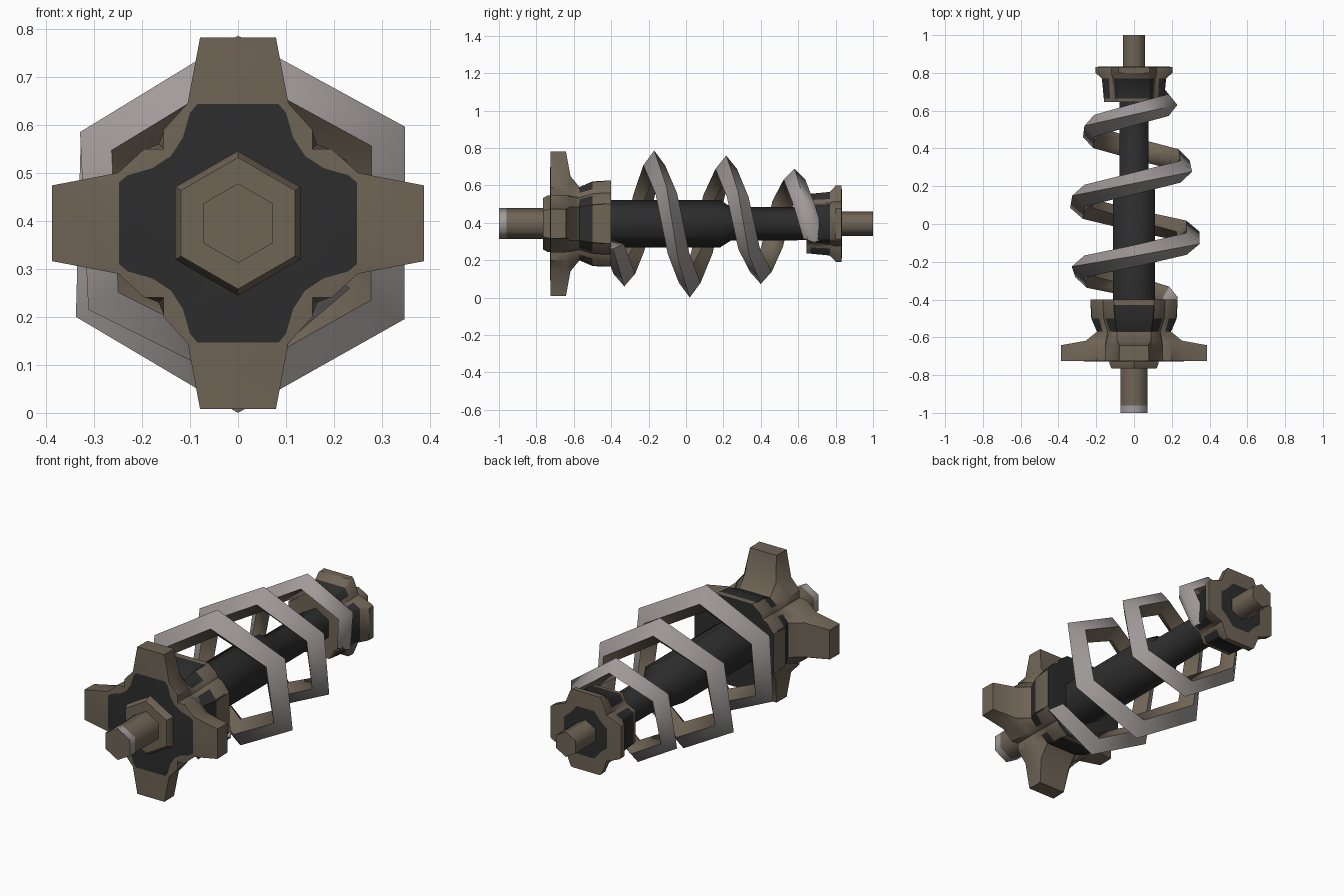
import bpy, bmesh, math

if "Cube" in bpy.data.objects:
    bpy.data.objects.remove(bpy.data.objects["Cube"])

CZ = 0.395  # height of the long axis


def material(name, rgb):
    m = bpy.data.materials.new(name)
    m.diffuse_color = (*rgb, 1)
    m.use_nodes = True
    m.node_tree.nodes["Principled BSDF"].inputs["Base Color"].default_value = m.diffuse_color
    return m


BROWN = material("aged_brown_metal", (0.16, 0.128, 0.093))
GREY = material("worn_grey_steel", (0.36, 0.325, 0.325))
DARK = material("dark_iron", (0.026, 0.026, 0.026))
MATS = [BROWN, GREY, DARK]
B, G, D = 0, 1, 2


def loft(name, rings, rule, caps=(B, B), angle=40):
    """Skin closed rings of 3D points; rule(band, side) gives the material."""
    bm = bmesh.new()
    vs = [[bm.verts.new(p) for p in ring] for ring in rings]
    n = len(vs[0])
    for i in range(len(vs) - 1):
        for j in range(n):
            k = (j + 1) % n
            f = bm.faces.new((vs[i][j], vs[i][k], vs[i + 1][k], vs[i + 1][j]))
            f.material_index = rule(i, j)
    for ring, mat in ((vs[0], caps[0]), (vs[-1], caps[1])):
        bm.faces.new(ring).material_index = mat
    bmesh.ops.recalc_face_normals(bm, faces=bm.faces[:])
    me = bpy.data.meshes.new(name)
    bm.to_mesh(me)
    bm.free()
    for m in MATS:
        me.materials.append(m)
    ob = bpy.data.objects.new(name, me)
    bpy.context.collection.objects.link(ob)
    bpy.ops.object.select_all(action='DESELECT')
    ob.select_set(True)
    bpy.context.view_layer.objects.active = ob
    bpy.ops.object.shade_smooth_by_angle(angle=math.radians(angle))
    return ob


def hex_ring(y, r):
    return [(r * math.sin(k * math.pi / 3), y, CZ + r * math.cos(k * math.pi / 3))
            for k in range(6)]


def plus_ring(y, R, t, S, s, a, b, c):
    """Four-armed outline: tip (R,t), shoulder (S,s), neck (a,b), inner corner c."""
    q = [(t, R), (s, S), (a, b), (c, c), (b, a), (S, s), (R, t)]
    pts = []
    for _ in range(4):
        pts += q
        q = [(z, -x) for x, z in q]
    return [(x, y, CZ + z) for x, z in pts]


# Front axle with a steel tip, hex collar, dark core shaft, rear axle
loft("front_axle", [hex_ring(-1, 0.083), hex_ring(-0.96, 0.083), hex_ring(-0.74, 0.083)],
     lambda i, j: G if i == 0 else B, angle=62)
loft("front_collar", [hex_ring(-0.765, 0.137), hex_ring(-0.74, 0.151), hex_ring(-0.715, 0.151)],
     lambda i, j: B)
loft("core_shaft", [hex_ring(-0.45, 0.128), hex_ring(0.18, 0.128),
                    hex_ring(0.24, 0.09), hex_ring(0.68, 0.088)],
     lambda i, j: D, (D, D), angle=62)
loft("rear_axle", [hex_ring(0.8, 0.066), hex_ring(1, 0.066)], lambda i, j: B, angle=62)

# Four-armed front hub with its rear sleeve; dark painted face and dark sleeve panels
hub = [
    plus_ring(-0.727, 0.248, 0.085, 0.23, 0.1, 0.115, 0.178, 0.14),
    plus_ring(-0.724, 0.387, 0.079, 0.25, 0.105, 0.155, 0.195, 0.155),
    plus_ring(-0.642, 0.387, 0.077, 0.25, 0.103, 0.153, 0.193, 0.153),
    plus_ring(-0.618, 0.255, 0.09, 0.235, 0.1, 0.145, 0.18, 0.148),
    plus_ring(-0.57, 0.196, 0.09, 0.19, 0.095, 0.13, 0.165, 0.14),
    plus_ring(-0.50, 0.226, 0.1, 0.22, 0.105, 0.15, 0.185, 0.16),
    plus_ring(-0.43, 0.23, 0.105, 0.225, 0.11, 0.155, 0.19, 0.165),
    plus_ring(-0.40, 0.23, 0.105, 0.225, 0.11, 0.155, 0.19, 0.165),
]


def hub_rule(band, side):
    if band == 4:
        return B if side % 7 in (2, 3) else D
    if band == 5:
        # top and bottom panels are dark, the flanks mostly bare
        return D if side in (27, 0, 5, 7, 12, 13, 14, 19, 21, 26) else B
    return B


loft("front_hub", hub, hub_rule, (D, D))

# Rear cap with a flared, notched flange and dark centre
cap = [
    plus_ring(0.645, 0.158, 0.08, 0.155, 0.085, 0.1, 0.125, 0.108),
    plus_ring(0.665, 0.16, 0.08, 0.157, 0.085, 0.1, 0.127, 0.11),
    plus_ring(0.77, 0.17, 0.082, 0.166, 0.086, 0.105, 0.132, 0.112),
    plus_ring(0.80, 0.203, 0.082, 0.195, 0.09, 0.112, 0.145, 0.12),
    plus_ring(0.832, 0.205, 0.082, 0.197, 0.09, 0.112, 0.145, 0.12),
    plus_ring(0.835, 0.125, 0.05, 0.12, 0.055, 0.075, 0.095, 0.085),
]
loft("rear_cap", cap,
     lambda i, j: D if i == 1 and j % 7 not in (2, 3) else B, (B, D))

# Hexagonal screw blade: six steps per turn, (step, y, outer radius)
path = [(-4, -0.39, 0.27), (-3, -0.33, 0.335), (-2, -0.28, 0.36), (-1, -0.225, 0.38),
        (0, -0.17, 0.391), (1, -0.105, 0.402), (2, -0.04, 0.4), (3, 0.02, 0.395),
        (4, 0.085, 0.39), (5, 0.15, 0.378), (6, 0.215, 0.365), (7, 0.277, 0.355),
        (8, 0.338, 0.34), (9, 0.4, 0.322), (10, 0.46, 0.312), (11, 0.52, 0.303),
        (12, 0.58, 0.295), (13, 0.63, 0.265), (14, 0.685, 0.2)]
blade = []
for step, y, R in path:
    u = step * math.pi / 3
    w = R / 0.4
    # diamond section: outer ridge, rear edge, inner ridge, front edge
    section = [(R, 0), (R - 0.08 * w, 0.058), (R - 0.14 * w, 0), (R - 0.08 * w, -0.058)]
    blade.append([(r * math.sin(u), y + d, CZ + r * math.cos(u)) for r, d in section])
loft("screw_blade", blade, lambda i, j: G if j in (0, 3) else B, (G, G), angle=75)
